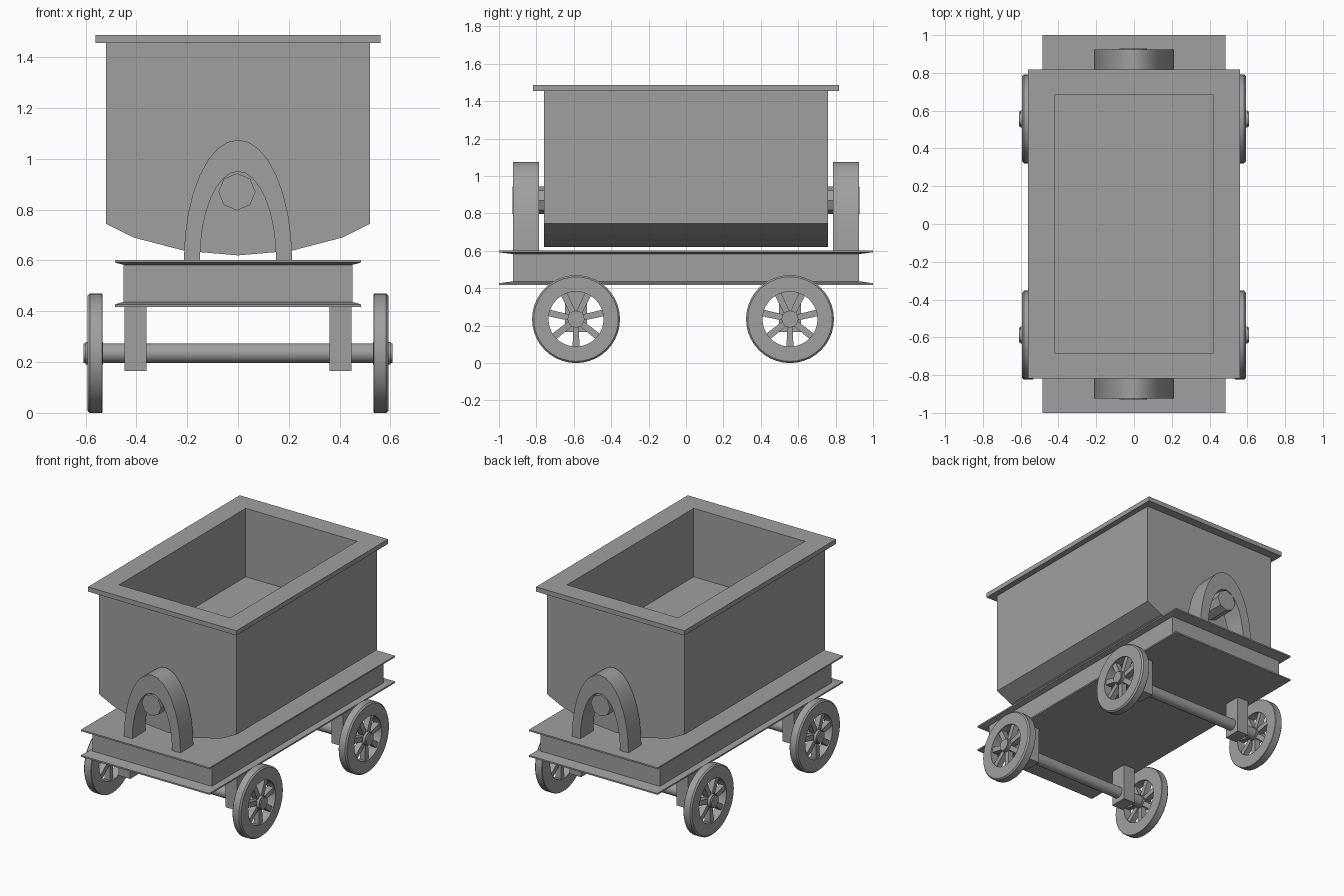
import bpy, bmesh
from math import sin, cos, pi, radians
from mathutils import Matrix, Vector

cube = bpy.data.objects.get("Cube")
if cube:
    bpy.data.objects.remove(cube, do_unlink=True)

GREY = (0.35, 0.35, 0.35, 1)
metal = bpy.data.materials.new("plain grey")
metal.use_nodes = True
metal.diffuse_color = GREY
metal.node_tree.nodes["Principled BSDF"].inputs["Base Color"].default_value = GREY


def finish(name, bm, smooth=None):
    bmesh.ops.recalc_face_normals(bm, faces=bm.faces)
    mesh = bpy.data.meshes.new(name)
    bm.to_mesh(mesh)
    bm.free()
    mesh.materials.append(metal)
    obj = bpy.data.objects.new(name, mesh)
    bpy.context.collection.objects.link(obj)
    if smooth:
        bpy.ops.object.select_all(action="DESELECT")
        obj.select_set(True)
        bpy.context.view_layer.objects.active = obj
        bpy.ops.object.shade_smooth_by_angle(angle=radians(smooth))
    return obj


def prism(bm, points, offset):
    """Closed solid from a planar outline pushed along offset; returns side faces."""
    a = [bm.verts.new(p) for p in points]
    b = [bm.verts.new(Vector(p) + Vector(offset)) for p in points]
    bm.faces.new(a)
    bm.faces.new(b)
    n = len(a)
    return [bm.faces.new((a[i], a[(i + 1) % n], b[(i + 1) % n], b[i])) for i in range(n)]


def box(bm, x0, x1, y0, y1, z0, z1):
    prism(bm, [(x0, y0, z0), (x1, y0, z0), (x1, y1, z0), (x0, y1, z0)], (0, 0, z1 - z0))


def rod(bm, radius, axis, start, end, cy, sides):
    """Cylinder along x or y; cy is the centre in the two remaining axes."""
    pts = []
    for i in range(sides):
        a = 2 * pi * i / sides
        u, v = cy[0] + radius * cos(a), cy[1] + radius * sin(a)
        pts.append((start, u, v) if axis == "x" else (u, start, v))
    d = end - start
    prism(bm, pts, (d, 0, 0) if axis == "x" else (0, d, 0))


def step(bm, face, hx, hy, z):
    """Extrude a four-cornered face onto a rectangle at height z."""
    new = bmesh.ops.extrude_discrete_faces(bm, faces=[face])["faces"][0]
    for v in new.verts:
        v.co = (hx if v.co.x > 0 else -hx, hy if v.co.y > 0 else -hy, z)
    return new


# Tub with rounded belly, overhanging rim and flat-floored cavity
half = [(0.52, 1.455), (0.52, 0.745), (0.41, 0.69), (0.21, 0.638)]
outline = half + [(0, 0.62)] + [(-x, z) for x, z in reversed(half)]
bm = bmesh.new()
sides = prism(bm, [(x, -0.758, z) for x, z in outline], (0, 1.516, 0))
top = sides[-1]
for level in [(0.56, 0.818, 1.455), (0.56, 0.818, 1.487),
              (0.42, 0.683, 1.487), (0.42, 0.683, 1.02)]:
    top = step(bm, top, *level)
finish("tub", bm)

# Chassis with a flange above and below
bm = bmesh.new()
base = bm.faces.new([bm.verts.new((x, y, 0.417))
                     for x, y in [(-0.485, -1), (0.485, -1), (0.485, 1), (-0.485, 1)]])
bottom = base.copy()
top = base
for level in [(0.485, 1, 0.427), (0.45, 0.925, 0.437), (0.45, 0.925, 0.583),
              (0.485, 1, 0.592), (0.485, 1, 0.602)]:
    top = step(bm, top, *level)
bmesh.ops.remove_doubles(bm, verts=bm.verts, dist=1e-5)
finish("chassis", bm)

for end, sign in (("front", -1), ("back", 1)):
    # Arched support
    bm = bmesh.new()
    n = 16
    ring = []
    for i in range(n + 1):
        c, s = cos(pi * i / n), sin(pi * i / n)
        row = []
        for y in (0.785, 0.925):
            for rx, rz in ((0.213, 0.475), (0.15, 0.35)):
                row.append(bm.verts.new((rx * c, sign * y, 0.6 + rz * s)))
        ring.append([row[0], row[1], row[3], row[2]])
    for a, b in zip(ring, ring[1:]):
        for k in range(4):
            bm.faces.new((a[k], a[(k + 1) % 4], b[(k + 1) % 4], b[k]))
    bm.faces.new(ring[0])
    bm.faces.new(ring[-1])
    finish(end + "_arch", bm, 30)

    # Octagonal pivot pin
    bm = bmesh.new()
    rod(bm, 0.073, "y", sign * 0.74, sign * 0.928, (-0.004, 0.87), 8)
    finish(end + "_pivot_pin", bm)


def make_wheel(name):
    bm = bmesh.new()
    # Rim, swept round the axle from a chamfered section
    section = [(-0.03, 0.147), (-0.03, 0.232), (-0.027, 0.235),
               (0.02, 0.235), (0.029, 0.226), (0.029, 0.147)]
    n = 40
    loops = [[bm.verts.new((x, r * cos(2 * pi * i / n), r * sin(2 * pi * i / n)))
              for x, r in section] for i in range(n)]
    m = len(section)
    for i in range(n):
        a, b = loops[i], loops[(i + 1) % n]
        for k in range(m):
            bm.faces.new((a[k], a[(k + 1) % m], b[(k + 1) % m], b[k]))
    # Seven spokes, one pointing straight down
    for i in range(7):
        turn = Matrix.Rotation(2 * pi * i / 7, 3, "X")
        pts = [(-0.02, -0.016, -0.03), (-0.02, 0.016, -0.03),
               (-0.02, 0.018, -0.152), (-0.02, -0.018, -0.152)]
        prism(bm, [turn @ Vector(p) for p in pts], turn @ Vector((0.04, 0, 0)))
    # Hub
    rod(bm, 0.045, "x", -0.032, 0.037, (0, 0), 20)
    return finish(name, bm, 30)


wheel_mesh = None
for end, y in (("front", -0.588), ("back", 0.556)):
    # Axle
    bm = bmesh.new()
    rod(bm, 0.039, "x", -0.608, 0.608, (y, 0.235), 20)
    finish(end + "_axle", bm, 40)
    for side, sign in (("left", 1), ("right", -1)):
        # Hanger holding the axle
        bm = bmesh.new()
        box(bm, sign * 0.36, sign * 0.447, y - 0.06, y + 0.06, 0.165, 0.42)
        finish(end + "_" + side + "_hanger", bm)
        # Wheel
        name = end + "_" + side + "_wheel"
        if wheel_mesh is None:
            wheel = make_wheel(name)
            wheel_mesh = wheel.data
        else:
            wheel = bpy.data.objects.new(name, wheel_mesh)
            bpy.context.collection.objects.link(wheel)
        wheel.location = (sign * 0.563, y, 0.235)
        wheel.rotation_euler.z = 0 if sign > 0 else pi
